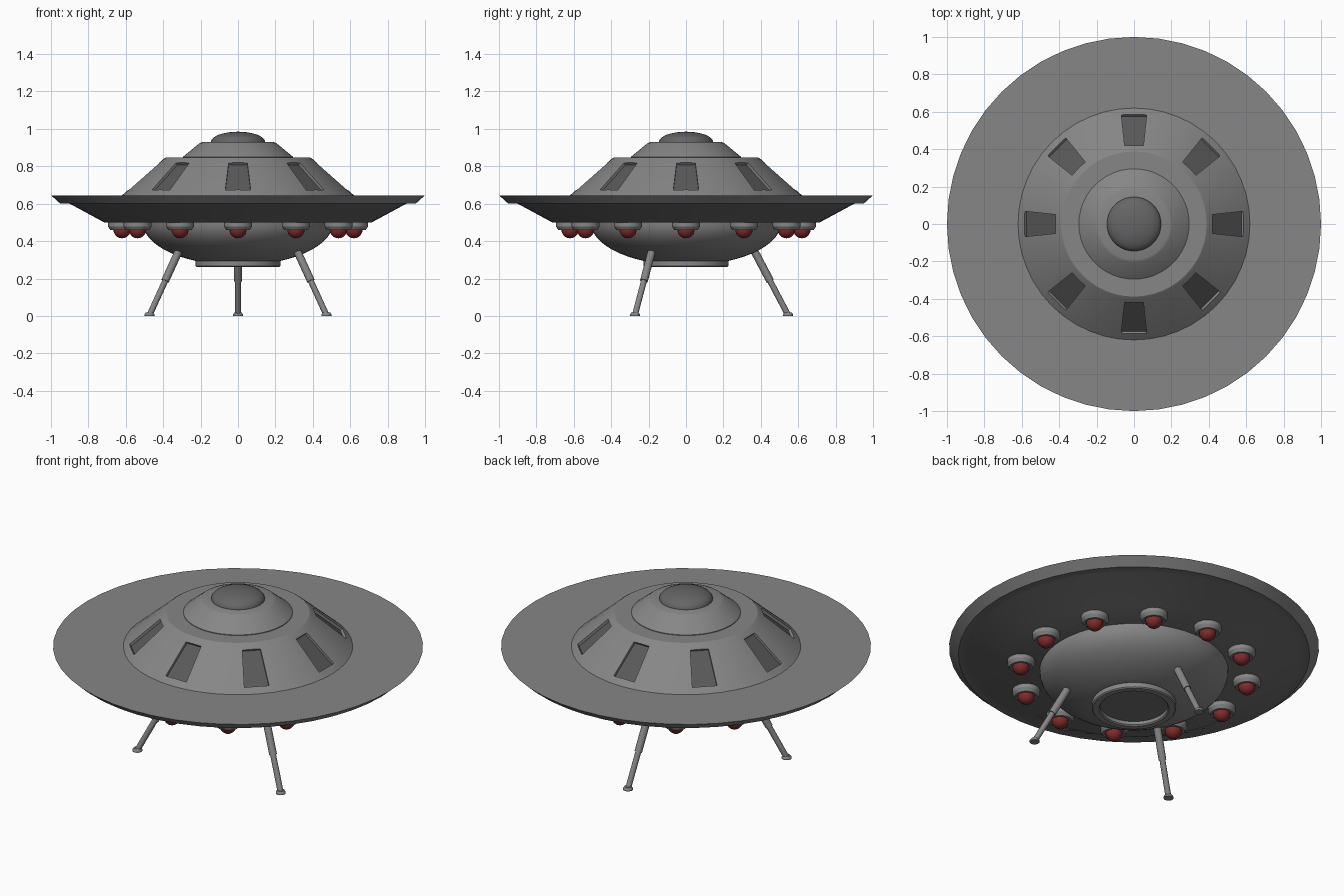
import bpy, bmesh, math
from mathutils import Vector, Matrix

if "Cube" in bpy.data.objects:
    bpy.data.objects.remove(bpy.data.objects["Cube"])


def material(name, r, g, b):
    m = bpy.data.materials.new(name)
    m.diffuse_color = (r, g, b, 1)
    m.use_nodes = True
    m.node_tree.nodes["Principled BSDF"].inputs["Base Color"].default_value = m.diffuse_color
    return m


HULL = material("hull grey", .24, .24, .24)
UNDER = material("underside grey", .16, .16, .16)
DARK = material("window grey", .10, .10, .10)
DOME = material("dome grey", .13, .13, .13)
RED = material("lamp red", .22, .025, .025)


def smooth(mesh, deg=30):
    for p in mesh.polygons:
        p.use_smooth = True
    mesh.set_sharp_from_angle(angle=math.radians(deg))


def finish(name, bm, *mats):
    bmesh.ops.recalc_face_normals(bm, faces=bm.faces[:])
    me = bpy.data.meshes.new(name)
    bm.to_mesh(me)
    bm.free()
    for m in mats:
        me.materials.append(m)
    smooth(me)
    ob = bpy.data.objects.new(name, me)
    bpy.context.collection.objects.link(ob)
    return ob


def lathe(name, profile, mat, seg=48, matrix=None, extra=None):
    """Spin a (radius, z) profile round z; ends on the axis are closed."""
    bm = bmesh.new()
    rings = []
    for r, z in profile:
        if r < 1e-6:
            rings.append([bm.verts.new((0, 0, z))])
        else:
            rings.append([bm.verts.new((r * math.cos(2 * math.pi * i / seg),
                                        r * math.sin(2 * math.pi * i / seg), z)) for i in range(seg)])
    for a, b in zip(rings, rings[1:]):
        for i in range(seg):
            j = (i + 1) % seg
            if len(a) == 1:
                bm.faces.new((a[0], b[i], b[j]))
            elif len(b) == 1:
                bm.faces.new((a[i], b[0], a[j]))
            else:
                bm.faces.new((a[i], b[i], b[j], a[j]))
    if matrix:
        bm.transform(matrix)
    return finish(name, bm, mat, *(extra or []))


def rod(name, a, b, r, mat):
    a, b = Vector(a), Vector(b)
    d = b - a
    m = Matrix.Translation(a) @ d.to_track_quat('Z', 'Y').to_matrix().to_4x4()
    return lathe(name, [(0, 0), (r, 0), (r, d.length), (0, d.length)], mat, 16, m)


# saucer disc, darker on the faces that look down
disc = lathe("saucer_disc", [(0, .645), (1, .645), (.95, .60), (.90, .60), (.715, .50), (0, .50)],
             HULL, extra=[UNDER])
for p in disc.data.polygons:
    if p.normal.z < -.8:
        p.material_index = 1

# cabin cone, upper cone and top dome
cabin = lathe("cabin", [(0, .63), (.62, .63), (.62, .645), (.40, .838), (.388, .846), (0, .846)], HULL)
lathe("upper_cone", [(0, .84), (.295, .84), (.295, .85), (.205, .924), (.19, .93), (0, .93)], HULL)
dome_profile = [(.145 * math.cos(t * math.pi / 16), .93 + .055 * math.sin(t * math.pi / 16)) for t in range(8)]
lathe("top_dome", [(0, .92), (.145, .92)] + dome_profile + [(0, .985)], DOME)

# recessed cabin windows
slope = Vector((.22, 0, -.193)).normalized()
normal = Vector((-slope.z, 0, slope.x))


def window_block(bm, angle, low, high):
    rot = Matrix.Rotation(angle, 3, 'Z')
    corners = []
    for n in (low, high):
        for z, w, s in ((.675, .068, -1), (.675, .068, 1), (.82, .05, 1), (.82, .05, -1)):
            r = .40 + (.838 - z) / .193 * .22
            corners.append(bm.verts.new(rot @ (Vector((r, s * w, z)) + normal * n)))
    for f in ((0, 1, 2, 3), (7, 6, 5, 4), (0, 4, 5, 1), (1, 5, 6, 2), (2, 6, 7, 3), (3, 7, 4, 0)):
        bm.faces.new([corners[i] for i in f])


cut, panes = bmesh.new(), bmesh.new()
for k in range(8):
    window_block(cut, k * math.pi / 4, -.022, .03)
    window_block(panes, k * math.pi / 4, -.024, -.018)
cutter = finish("window_cutter", cut, HULL)
finish("windows", panes, DARK)
mod = cabin.modifiers.new("window recesses", 'BOOLEAN')
mod.operation = 'DIFFERENCE'
mod.solver = 'EXACT'
mod.object = cutter
bpy.context.view_layer.update()
cabin_mesh = bpy.data.meshes.new_from_object(cabin.evaluated_get(bpy.context.evaluated_depsgraph_get()))
cabin.modifiers.clear()
cabin.data = cabin_mesh
smooth(cabin_mesh)
bpy.data.objects.remove(cutter)

# belly bowl and hatch collar
bowl = []
for t in range(11):
    a = math.radians(t * 6.6)
    bowl.append((.51 * math.cos(a), .50 - .23 * math.sin(a)))
lathe("belly_bowl", [(0, .51), (.51, .51)] + bowl + [(.18, .292), (0, .292)], HULL)
lathe("hatch_collar", [(.185, .30), (.228, .30), (.228, .268), (.222, .262), (.19, .262),
                       (.183, .268), (.183, .30)], HULL)
lathe("hatch_door", [(0, .295), (.185, .295), (.185, .288), (0, .288)], UNDER)

# ring of twelve lamps in housings
lamp = [(.046 * math.sin(t * math.pi / 12), .461 - .046 * math.cos(t * math.pi / 12)) for t in range(1, 12)]
for k in range(12):
    a = k * math.pi / 6
    m = Matrix.Translation((.62 * math.cos(a), .62 * math.sin(a), 0))
    lathe("lamp_housing", [(0, .505), (.075, .505), (.075, .478), (.062, .459), (.05, .459),
                           (.047, .472), (0, .472)], HULL, 24, m)
    lathe("lamp", [(0, .415)] + lamp + [(0, .507)], RED, 20, m)

# three telescopic landing legs
for k in range(3):
    a = math.radians(90 + 120 * k)

    def at(r, z):
        return (r * math.cos(a), r * math.sin(a), z)

    rod("leg_upper", at(.343, .39), at(.45, .187), .021, HULL)
    rod("leg_lower", at(.44, .205), at(.543, .01), .016, HULL)
    lathe("foot", [(0, 0), (.027, 0), (.027, .007), (.02, .018), (0, .018)], HULL, 16,
          Matrix.Translation(at(.546, 0)))
